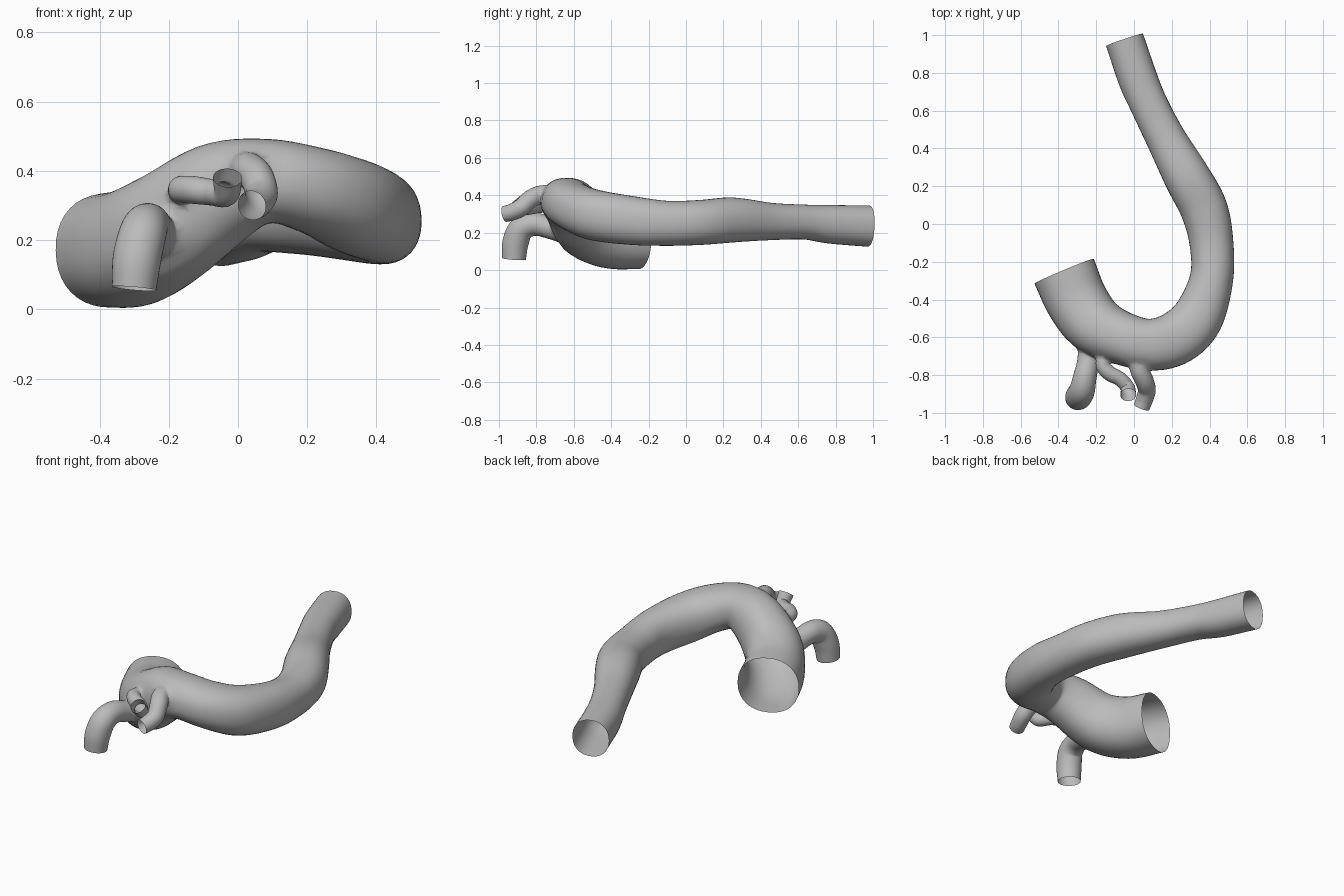
import bpy
import bmesh
import math
from mathutils import Vector

cube = bpy.data.objects.get("Cube")
if cube:
    bpy.data.objects.remove(cube, do_unlink=True)

grey = bpy.data.materials.new("vessel_grey")
grey.use_nodes = True
grey.diffuse_color = (0.5, 0.5, 0.5, 1)
grey.node_tree.nodes["Principled BSDF"].inputs["Base Color"].default_value = (0.5, 0.5, 0.5, 1)

SIDES = 40


def spline(points, steps):
    """Catmull-Rom samples through rows of (x, y, z, radii...)."""
    rows = [Vector(p) for p in points]
    rows = [2 * rows[0] - rows[1]] + rows + [2 * rows[-1] - rows[-2]]
    samples = []
    for a, b, c, d in zip(rows, rows[1:], rows[2:], rows[3:]):
        for i in range(steps):
            t = i / steps
            samples.append(0.5 * (2 * b + (c - a) * t + (2 * a - 5 * b + 4 * c - d) * t ** 2
                                  + (3 * b - a - 3 * c + d) * t ** 3))
    return samples + [rows[-2]]


def squircle(value, power):
    return math.copysign(abs(value) ** power, value)


def tube(name, points, reference, steps=6, power=1.0):
    """Sweep a rounded section along a path and close both ends."""
    samples = spline(points, steps)
    centres = [Vector(s[:3]) for s in samples]
    bm = bmesh.new()
    rings = []
    for i, (centre, row) in enumerate(zip(centres, samples)):
        ahead = centres[min(i + 1, len(centres) - 1)]
        tangent = (ahead - centres[max(i - 1, 0)]).normalized()
        side = tangent.cross(reference).normalized()
        up = side.cross(tangent)
        ring = []
        for k in range(SIDES):
            angle = math.tau * k / SIDES
            offset = side * row[3] * squircle(math.cos(angle), power)
            offset += up * row[-1] * squircle(math.sin(angle), power)
            ring.append(bm.verts.new(centre + offset))
        rings.append(ring)
    for low, high in zip(rings, rings[1:]):
        for k in range(SIDES):
            n = (k + 1) % SIDES
            bm.faces.new((low[k], low[n], high[n], high[k]))
    bm.faces.new(rings[0])
    bm.faces.new(rings[-1])
    bmesh.ops.recalc_face_normals(bm, faces=bm.faces[:])
    mesh = bpy.data.meshes.new(name)
    bm.to_mesh(mesh)
    bm.free()
    mesh.materials.append(grey)
    obj = bpy.data.objects.new(name, mesh)
    bpy.context.collection.objects.link(obj)
    return obj


# Main arched vessel: x, y, z, sideways radius, vertical radius
main = tube("arched_vessel", [
    (-.37, -.25, .17, .17, .165), (-.3, -.41, .18, .165, .17),
    (-.2, -.54, .235, .158, .165), (-.05, -.61, .335, .14, .15),
    (.09, -.64, .37, .138, .122), (.23, -.6, .34, .142, .125),
    (.34, -.49, .295, .135, .135), (.41, -.29, .265, .115, .13),
    (.41, -.1, .25, .116, .12), (.37, .08, .255, .125, .12),
    (.28, .25, .268, .122, .12), (.17, .45, .26, .105, .1),
    (.08, .63, .257, .1, .093), (.02, .77, .245, .104, .103),
    (-.05, .975, .235, .103, .11)], Vector((0, 0, 1)), power=0.9)

# Side branches: x, y, z, radius
X = Vector((1, 0, 0))
branches = [
    tube("large_branch", [
        (-.22, -.6, .2, .08), (-.24, -.72, .225, .06), (-.26, -.81, .245, .062),
        (-.275, -.88, .22, .068), (-.292, -.912, .145, .07), (-.3, -.92, .06, .064)], X),
    tube("small_branch", [
        (-.13, -.66, .33, .05), (-.165, -.74, .345, .04), (-.13, -.79, .345, .04),
        (-.075, -.82, .338, .038), (-.035, -.865, .335, .038), (-.03, -.905, .38, .042)], X),
    tube("hooked_branch", [
        (.02, -.68, .39, .07), (.03, -.77, .402, .052), (.055, -.83, .38, .049),
        (.068, -.88, .335, .047), (.055, -.93, .31, .045), (.04, -.97, .3, .043)], X),
]

# Merge the branches into the wall
bpy.context.view_layer.objects.active = main
for branch in branches:
    union = main.modifiers.new("union", 'BOOLEAN')
    union.operation = 'UNION'
    union.solver = 'EXACT'
    union.object = branch
    bpy.ops.object.modifier_apply(modifier=union.name)
    bpy.data.objects.remove(branch, do_unlink=True)

# Open the tube ends and soften the seams
bm = bmesh.new()
bm.from_mesh(main.data)
caps = [f for f in bm.faces if len(f.verts) >= SIDES - 4]
bmesh.ops.delete(bm, geom=caps, context='FACES')
bmesh.ops.remove_doubles(bm, verts=bm.verts[:], dist=0.001)
seam = {v for e in bm.edges if len(e.link_faces) == 2 and e.calc_face_angle(0) > 0.5 for v in e.verts}
for _ in range(2):
    seam |= {e.other_vert(v) for v in seam for e in v.link_edges}
seam = [v for v in seam if not v.is_boundary]
for _ in range(4):
    bmesh.ops.smooth_vert(bm, verts=seam, factor=0.5, use_axis_x=True, use_axis_y=True, use_axis_z=True)
for face in bm.faces:
    face.smooth = True
bm.to_mesh(main.data)
bm.free()
